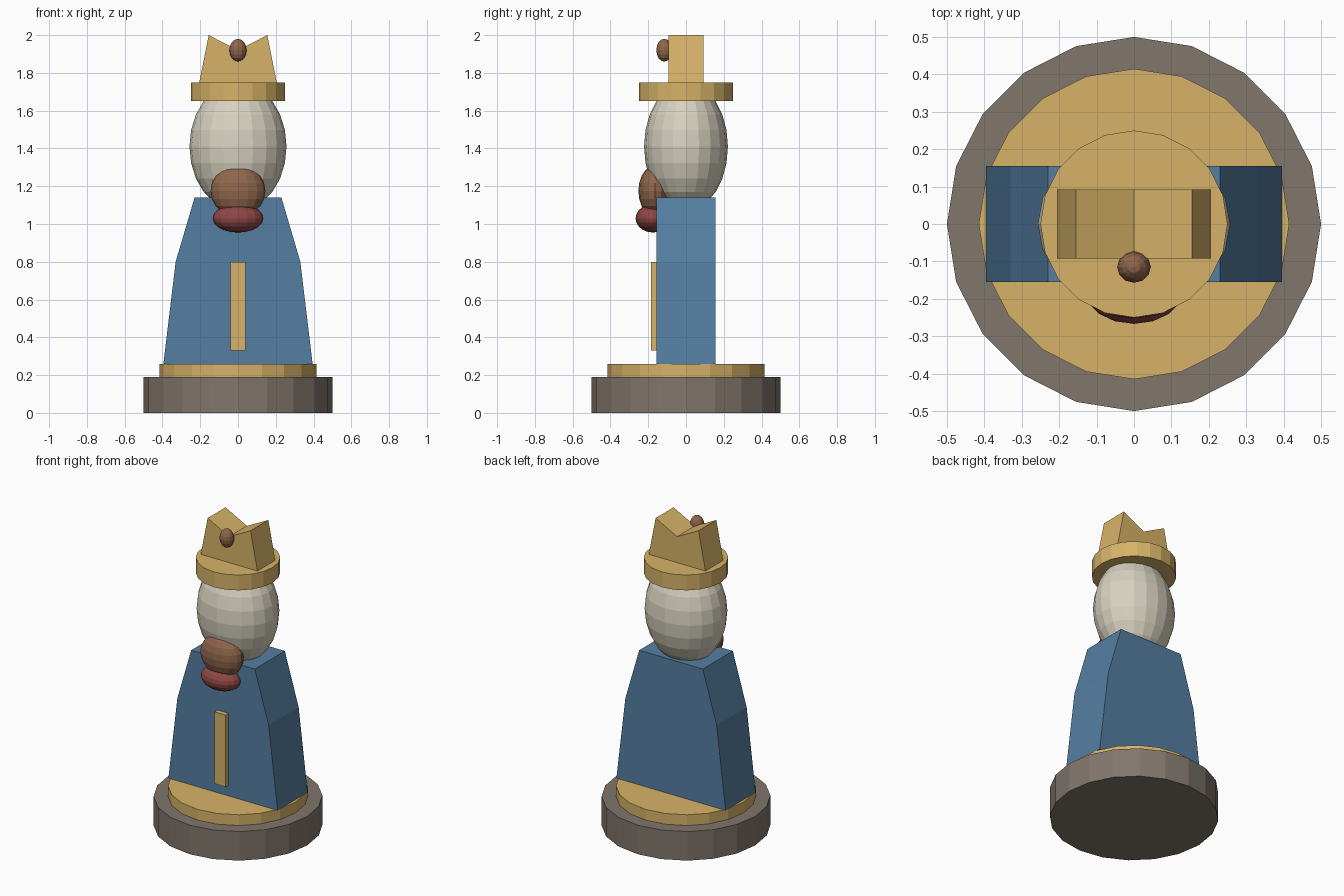
import bpy, bmesh
from math import radians
from mathutils import Matrix

if "Cube" in bpy.data.objects:
    bpy.data.objects.remove(bpy.data.objects["Cube"])


def material(name, rgb):
    m = bpy.data.materials.new(name)
    m.diffuse_color = (*rgb, 1)
    m.use_nodes = True
    m.node_tree.nodes["Principled BSDF"].inputs["Base Color"].default_value = m.diffuse_color
    return m


GOLD = material("gold", (0.68, 0.45, 0.14))
STONE = material("stone", (0.22, 0.18, 0.15))
BLUE = material("blue", (0.09, 0.21, 0.36))
IVORY = material("ivory", (0.68, 0.64, 0.52))
BROWN = material("brown", (0.27, 0.13, 0.07))
RED = material("red", (0.27, 0.06, 0.06))


def finish(name, bm, mat):
    bmesh.ops.recalc_face_normals(bm, faces=bm.faces)
    me = bpy.data.meshes.new(name)
    bm.to_mesh(me)
    bm.free()
    me.materials.append(mat)
    ob = bpy.data.objects.new(name, me)
    bpy.context.collection.objects.link(ob)
    return ob


def disc(name, r, z0, z1, mat, sides=20):
    bm = bmesh.new()
    bmesh.ops.create_cone(bm, cap_ends=True, segments=sides, radius1=r, radius2=r,
                          depth=z1 - z0, matrix=Matrix.Translation((0, 0, (z0 + z1) / 2)))
    return finish(name, bm, mat)


def ellipsoid(name, centre, radii, mat, seg, rings):
    bm = bmesh.new()
    mx = Matrix.Translation(centre) @ Matrix.Diagonal((*radii, 1))
    bmesh.ops.create_uvsphere(bm, u_segments=seg, v_segments=rings, radius=1, matrix=mx)
    return finish(name, bm, mat)


def slab(name, half, y0, y1, mat):
    """Extrude a profile mirrored about x = 0; half lists (x, z) from bottom up."""
    outline = half + [(-x, z) for x, z in reversed(half) if x > 0]
    bm = bmesh.new()
    face = bm.faces.new([bm.verts.new((x, y0, z)) for x, z in outline])
    ext = bmesh.ops.extrude_face_region(bm, geom=[face], use_keep_orig=True)
    verts = [g for g in ext["geom"] if isinstance(g, bmesh.types.BMVert)]
    bmesh.ops.translate(bm, verts=verts, vec=(0, y1 - y0, 0))
    return finish(name, bm, mat)


# Stepped pedestal
disc("pedestal", 0.5, 0, 0.19, STONE)
disc("pedestal_trim", 0.415, 0.19, 0.26, GOLD)

# Robe with its front band
slab("robe", [(0.395, 0.26), (0.33, 0.80), (0.23, 1.14)], -0.155, 0.155, BLUE)
slab("robe_band", [(0.04, 0.33), (0.04, 0.80)], -0.185, -0.145, GOLD)

# Head and face
ellipsoid("head", (0, 0, 1.41), (0.257, 0.222, 0.34), IVORY, 20, 12)
ellipsoid("muzzle", (0, -0.165, 1.175), (0.145, 0.087, 0.135), BROWN, 16, 10)
ellipsoid("lower_lip", (0, -0.175, 1.03), (0.133, 0.092, 0.075), RED, 16, 10)

# Crown with a jewel
disc("crown_band", 0.25, 1.65, 1.75, GOLD)
slab("crown_points", [(0.205, 1.75), (0.155, 2.0), (0, 1.92)], -0.092, 0.092, GOLD)
ellipsoid("jewel", (0, -0.115, 1.92), (0.045, 0.042, 0.06), BROWN, 12, 8)
